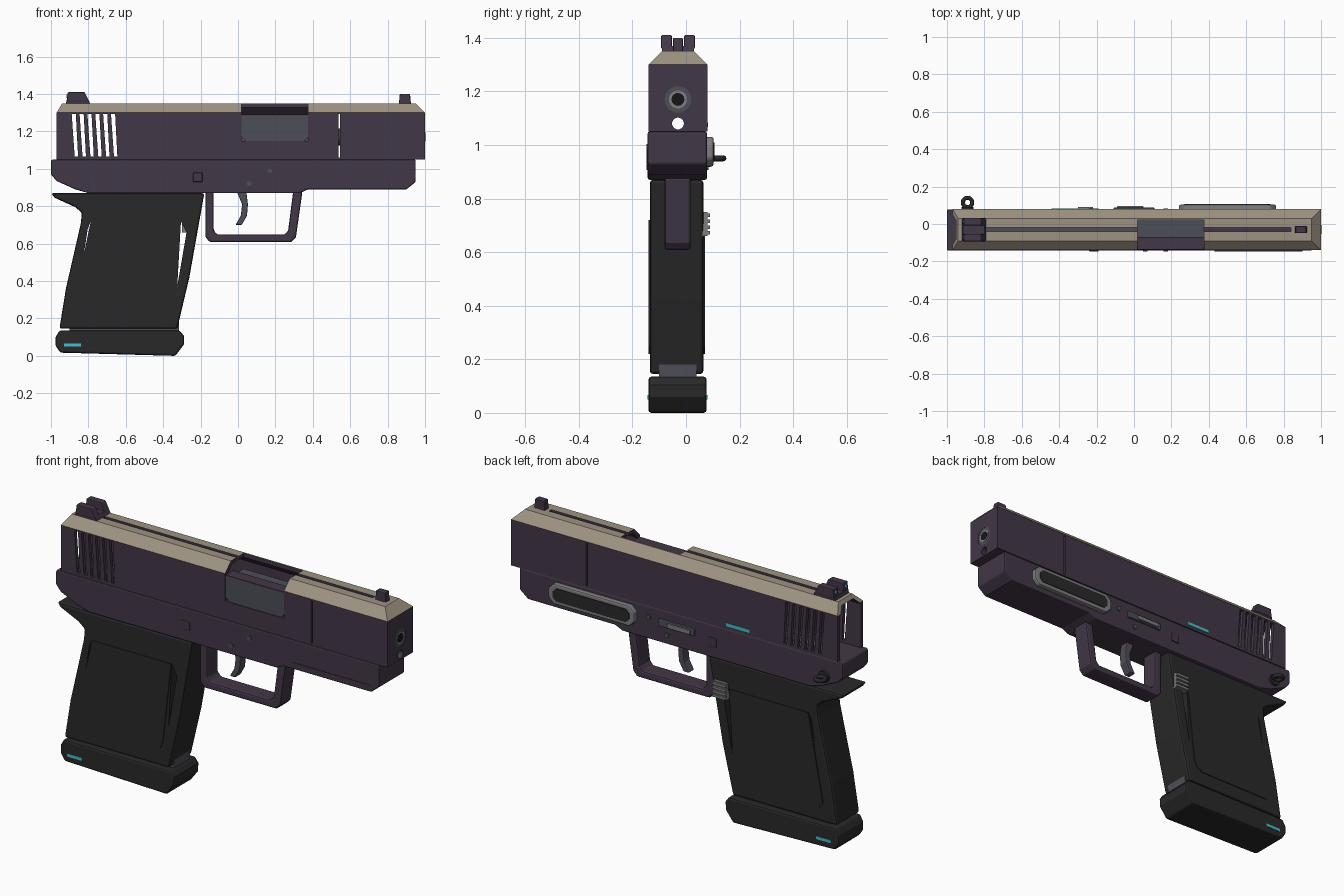
import bpy, bmesh, math
from mathutils import Matrix, Vector

if "Cube" in bpy.data.objects:
    bpy.data.objects.remove(bpy.data.objects["Cube"], do_unlink=True)

MID = -0.03  # centre plane of the body


def material(name, r, g, b):
    m = bpy.data.materials.new(name)
    m.use_nodes = True
    m.diffuse_color = (r, g, b, 1)
    m.node_tree.nodes["Principled BSDF"].inputs["Base Color"].default_value = (r, g, b, 1)
    return m


PURPLE = material("dark purple", 0.055, 0.038, 0.063)
TAN = material("tan", 0.34, 0.29, 0.225)
BLACK = material("grip black", 0.022, 0.022, 0.022)
STEEL = material("blue grey steel", 0.075, 0.078, 0.095)
GREY = material("light grey", 0.21, 0.21, 0.21)
CYAN = material("cyan", 0.06, 0.52, 0.6)
DARK = material("bore black", 0.008, 0.008, 0.01)


def finish(name, bm, mat, bevel=0):
    bmesh.ops.recalc_face_normals(bm, faces=bm.faces)
    me = bpy.data.meshes.new(name)
    bm.to_mesh(me)
    bm.free()
    ob = bpy.data.objects.new(name, me)
    bpy.context.collection.objects.link(ob)
    if mat:
        me.materials.append(mat)
    if bevel:
        mod = ob.modifiers.new("edge", 'BEVEL')
        mod.width, mod.segments, mod.limit_method = bevel, 2, 'ANGLE'
        mod.angle_limit = math.radians(40)
    return ob


def prism(name, pts, y0, y1, mat=None, bevel=0):
    """Side outline (x, z) given thickness from y0 to y1."""
    bm = bmesh.new()
    face = bm.faces.new([bm.verts.new((x, y0, z)) for x, z in pts])
    new = bmesh.ops.extrude_face_region(bm, geom=[face])["geom"]
    bmesh.ops.translate(bm, vec=(0, y1 - y0, 0),
                        verts=[v for v in new if isinstance(v, bmesh.types.BMVert)])
    return finish(name, bm, mat, bevel)


def box(name, x0, x1, y0, y1, z0, z1, mat=None, bevel=0):
    return prism(name, [(x0, z0), (x1, z0), (x1, z1), (x0, z1)], y0, y1, mat, bevel)


def rod(name, a, b, r, mat=None, sides=24):
    """Cylinder between two points."""
    a, b = Vector(a), Vector(b)
    bm = bmesh.new()
    turn = (b - a).to_track_quat('Z', 'Y').to_matrix().to_4x4()
    bmesh.ops.create_cone(bm, cap_ends=True, segments=sides, radius1=r, radius2=r,
                          depth=(b - a).length, matrix=Matrix.Translation((a + b) / 2) @ turn)
    ob = finish(name, bm, mat)
    for p in ob.data.polygons:
        p.use_smooth = len(p.vertices) == 4
    return ob


def cut(target, cutters):
    """Subtract the cutters, then remove them."""
    for c in cutters:
        mod = target.modifiers.new("cut", 'BOOLEAN')
        mod.operation, mod.object, mod.solver = 'DIFFERENCE', c, 'EXACT'
    graph = bpy.context.evaluated_depsgraph_get()
    me = bpy.data.meshes.new_from_object(target.evaluated_get(graph))
    target.modifiers.clear()
    target.data = me
    for c in cutters:
        bpy.data.objects.remove(c, do_unlink=True)


# Slide: chamfered hollow shell
bm = bmesh.new()
for y in (-1, 1):
    for x, z, half in ((-0.97, 1.05, 0.11), (1.0, 1.05, 0.11), (-0.97, 1.3, 0.11),
                       (1.0, 1.3, 0.11), (-0.94, 1.35, 0.06), (0.95, 1.35, 0.06)):
        bm.verts.new((x, MID + y * half, z))
bmesh.ops.convex_hull(bm, input=bm.verts)
bmesh.ops.dissolve_limit(bm, angle_limit=0.02, verts=bm.verts, edges=bm.edges)
slide = finish("slide", bm, PURPLE)

bm = bmesh.new()
for x in (-1.1, 0.94):
    for s in (-1, 1):
        for half, z in ((0.09, 1.0), (0.09, 1.29), (0.05, 1.33)):
            bm.verts.new((x, MID + s * half, z))
bmesh.ops.convex_hull(bm, input=bm.verts)
bmesh.ops.dissolve_limit(bm, angle_limit=0.02, verts=bm.verts, edges=bm.edges)
cutters = [finish("cavity", bm, None)]
for i in range(6):
    x = -0.885 + i * 0.042
    cutters.append(prism("slot", [(x + 0.012, 1.065), (x + 0.03, 1.065), (x + 0.018, 1.292),
                                  (x - 0.004, 1.292)], -0.3, 0.3))
cutters += [box("seam", 0.537, 0.546, -0.3, 0.3, 1.06, 1.292),
            box("port", 0.02, 0.375, -0.3, 0.022, 1.15, 1.5),
            box("groove", -0.79, 0.84, MID - 0.01, MID + 0.01, 1.325, 1.5),
            rod("guide_hole", (0.8, MID, 1.08), (1.2, MID, 1.08), 0.022),
            rod("muzzle_hole", (0.8, MID, 1.17), (1.2, MID, 1.17), 0.05)]
cut(slide, cutters)
slide.data.materials.clear()
slide.data.materials.append(PURPLE)
slide.data.materials.append(TAN)
for p in slide.data.polygons:
    p.material_index = int(p.normal.z > 0.3 and p.center.z > 1.302)

# Barrel, ejection port block and inner rail
rod("barrel", (0.1, MID, 1.17), (0.99, MID, 1.17), 0.046, PURPLE)
rod("muzzle_ring", (0.9, MID, 1.17), (0.998, MID, 1.17), 0.05, STEEL)
rod("muzzle_lip", (0.99, MID, 1.17), (1.0, MID, 1.17), 0.034, GREY)
rod("bore", (0.99, MID, 1.17), (1.002, MID, 1.17), 0.024, DARK)
prism("chamber_block", [(0.02, 1.17), (0.04, 1.15), (0.355, 1.15), (0.375, 1.17),
                        (0.375, 1.285), (0.02, 1.285)], -0.135, -0.075, STEEL)
box("chamber_top", 0.02, 0.375, -0.075, 0.022, 1.15, 1.265, STEEL)
box("port_ledge", 0.02, 0.375, -0.135, -0.07, 1.285, 1.291, PURPLE)
box("inner_rail", -0.79, 0.9, -0.06, 0.0, 1.045, 1.055, STEEL)

# Sights
prism("rear_sight_base", [(-0.92, 1.35), (-0.79, 1.35), (-0.8, 1.37), (-0.915, 1.37)],
      -0.09, 0.03, PURPLE)
for s in (-1, 1):
    c = MID + s * 0.043
    prism("rear_sight_post", [(-0.915, 1.36), (-0.795, 1.36), (-0.82, 1.41), (-0.91, 1.41)],
          c - 0.02, c + 0.02, PURPLE, 0.004)
    rod("rear_sight_dot", (-0.9, c, 1.388), (-0.918, c, 1.388), 0.009, CYAN, 12)
prism("front_sight", [(0.86, 1.345), (0.925, 1.345), (0.92, 1.4), (0.865, 1.4)],
      MID - 0.018, MID + 0.018, PURPLE, 0.004)

# Frame
prism("frame", [(-1.0, 1.045), (-1.0, 0.97), (-0.97, 0.935), (-0.87, 0.89), (-0.8, 0.87),
                (0.33, 0.87), (0.375, 0.89), (0.9, 0.89), (0.95, 0.93), (0.95, 1.05),
                (-0.99, 1.05)], -0.143, 0.078, PURPLE, 0.007)
box("frame_groove", 0.43, 0.9, -0.146, -0.14, 0.915, 0.928, PURPLE)
for x, z in ((0.17, 0.99), (0.06, 0.92)):
    rod("frame_pin", (x, -0.148, z), (x, 0.084, z), 0.013, STEEL, 16)
box("square_pin", -0.24, -0.19, -0.147, 0.084, 0.93, 0.98, PURPLE, 0.004)

# Controls on the left side
prism("side_plate", [(0.24, 0.95), (0.27, 0.92), (0.73, 0.92), (0.76, 0.95), (0.76, 1.0),
                     (0.73, 1.03), (0.27, 1.03), (0.24, 1.0)], 0.07, 0.103, GREY, 0.008)
prism("side_plate_insert", [(0.27, 0.96), (0.29, 0.94), (0.71, 0.94), (0.73, 0.96), (0.73, 0.99),
                            (0.71, 1.01), (0.29, 1.01), (0.27, 0.99)], 0.1, 0.107, BLACK)
box("slide_stop", -0.11, 0.11, 0.07, 0.088, 0.96, 1.0, STEEL, 0.006)
box("slide_stop_thumb", -0.09, 0.05, 0.08, 0.097, 0.967, 0.99, GREY, 0.004)
box("magazine_release", -0.3, -0.22, 0.05, 0.08, 0.66, 0.75, GREY)
for i in range(4):
    z = 0.665 + i * 0.022
    box("release_rib", -0.3, -0.22, 0.075, 0.09, z, z + 0.013, GREY)
box("slide_stripe", -0.44, -0.3, 0.078, 0.083, 1.067, 1.084, CYAN)

# Lanyard ring
bpy.ops.mesh.primitive_torus_add(location=(-0.89, 0.115, 0.95), major_radius=0.025,
                                 minor_radius=0.011, major_segments=20, minor_segments=8)
ring = bpy.context.object
ring.name = "lanyard_ring"
ring.data.materials.append(BLACK)
for p in ring.data.polygons:
    p.use_smooth = True
rod("lanyard_mount", (-0.89, 0.07, 0.95), (-0.89, 0.092, 0.95), 0.032, BLACK)

# Trigger guard and trigger
prism("trigger_guard", [(-0.175, 0.88), (-0.175, 0.635), (-0.15, 0.608), (0.285, 0.608),
                        (0.31, 0.635), (0.345, 0.88), (0.295, 0.88), (0.268, 0.67),
                        (0.25, 0.648), (-0.11, 0.648), (-0.13, 0.67), (-0.13, 0.88)],
      -0.08, 0.017, PURPLE, 0.01)
prism("trigger", [(-0.005, 0.875), (0.045, 0.875), (0.053, 0.81), (0.048, 0.75), (0.02, 0.7),
                  (-0.013, 0.7), (0.015, 0.75), (0.022, 0.81)], -0.055, -0.005, STEEL, 0.005)

# Grip with narrow side openings and thin panels
grip = prism("grip", [(-1.0, 0.87), (-0.98, 0.845), (-0.87, 0.795), (-0.835, 0.765),
                      (-0.84, 0.71), (-0.92, 0.36), (-0.955, 0.145), (-0.325, 0.145),
                      (-0.26, 0.42), (-0.18, 0.87)], -0.135, 0.065, BLACK, 0.012)
cut(grip, [prism("front_gap", [(-0.305, 0.72), (-0.275, 0.66), (-0.325, 0.37)], -0.3, 0.3),
           prism("rear_gap", [(-0.787, 0.72), (-0.803, 0.68), (-0.825, 0.54)], -0.3, 0.3)])
panel = [(-0.785, 0.72), (-0.307, 0.72), (-0.355, 0.29), (-0.37, 0.245), (-0.41, 0.22),
         (-0.85, 0.22), (-0.873, 0.25)]
prism("right_grip_panel", panel, -0.14, -0.13, BLACK)
prism("left_grip_panel", panel, 0.06, 0.07, BLACK)

# Magazine and its base
box("magazine", -0.9, -0.316, -0.1, 0.04, 0.1, 0.18, STEEL)
prism("magazine_base", [(-0.975, 0.1), (-0.955, 0.135), (-0.31, 0.135), (-0.288, 0.105),
                        (-0.29, 0.06), (-0.335, 0.0), (-0.95, 0.017), (-0.975, 0.055)],
      -0.14, 0.077, BLACK, 0.01)
for y in (-0.143, 0.074):
    box("base_stripe", -0.93, -0.84, y, y + 0.006, 0.05, 0.066, CYAN)
